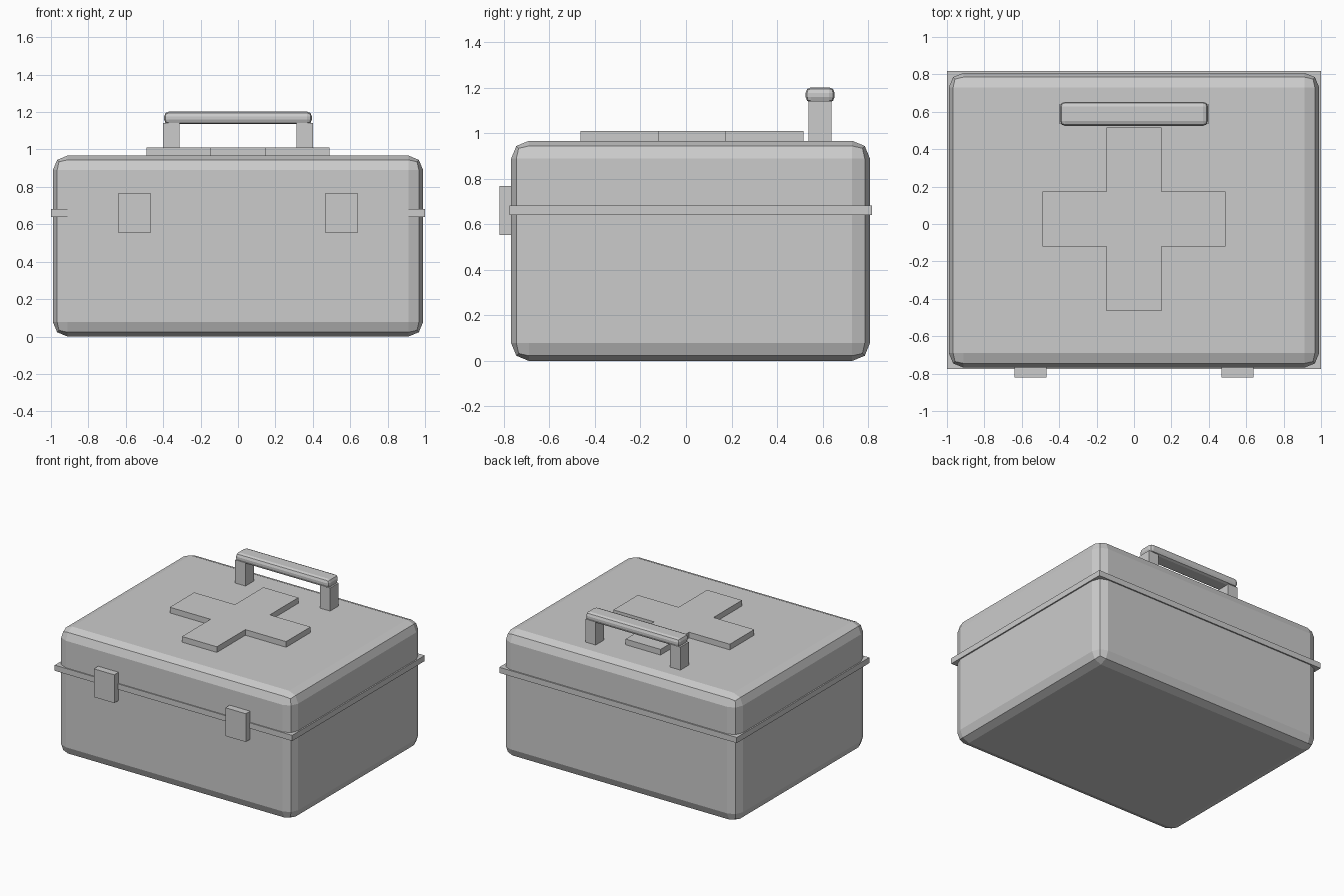
import bpy, bmesh

if "Cube" in bpy.data.objects:
    bpy.data.objects.remove(bpy.data.objects["Cube"])


def finish(name, bm, bevel=0.0):
    if bevel:
        bmesh.ops.bevel(bm, geom=bm.edges[:], offset=bevel, segments=2,
                        profile=0.5, affect='EDGES', clamp_overlap=True)
    bmesh.ops.recalc_face_normals(bm, faces=bm.faces[:])
    mesh = bpy.data.meshes.new(name)
    bm.to_mesh(mesh)
    bm.free()
    obj = bpy.data.objects.new(name, mesh)
    bpy.context.collection.objects.link(obj)
    return obj


def box(name, x, y, z, bevel=0.0):
    """Box from (min, max) ranges, optionally with rounded edges."""
    bm = bmesh.new()
    bmesh.ops.create_cube(bm, size=1)
    for v in bm.verts:
        for i, (lo, hi) in enumerate((x, y, z)):
            v.co[i] = hi if v.co[i] > 0 else lo
    return finish(name, bm, bevel)


# Case body with rounded edges, and the flat rim where the lid closes
box("case", (-0.99, 0.99), (-0.768, 0.808), (0, 0.967), 0.078)
box("rim", (-1, 1), (-0.776, 0.818), (0.64, 0.683))

# Raised cross on the lid
a, b, cy = 0.147, 0.49, 0.026
outline = [(a, -b), (a, -a), (b, -a), (b, a), (a, a), (a, b),
           (-a, b), (-a, a), (-b, a), (-b, -a), (-a, -a), (-a, -b)]
bm = bmesh.new()
face = bm.faces.new([bm.verts.new((x, y + cy, 0.95)) for x, y in outline])
top = bmesh.ops.extrude_face_region(bm, geom=[face])["geom"]
bmesh.ops.translate(bm, vec=(0, 0, 0.06),
                    verts=[g for g in top if isinstance(g, bmesh.types.BMVert)])
finish("lid_cross", bm)

# Latches and handle posts, one pair each
for side, s in (("left", -1), ("right", 1)):
    box(side + "_latch", sorted((s * 0.468, s * 0.64)), (-0.82, -0.75), (0.553, 0.768))
    box(side + "_handle_post", sorted((s * 0.313, s * 0.4)), (0.537, 0.639), (0.95, 1.142))

# Handle grip
box("handle_grip", (-0.395, 0.395), (0.525, 0.653), (1.135, 1.202), 0.025)
